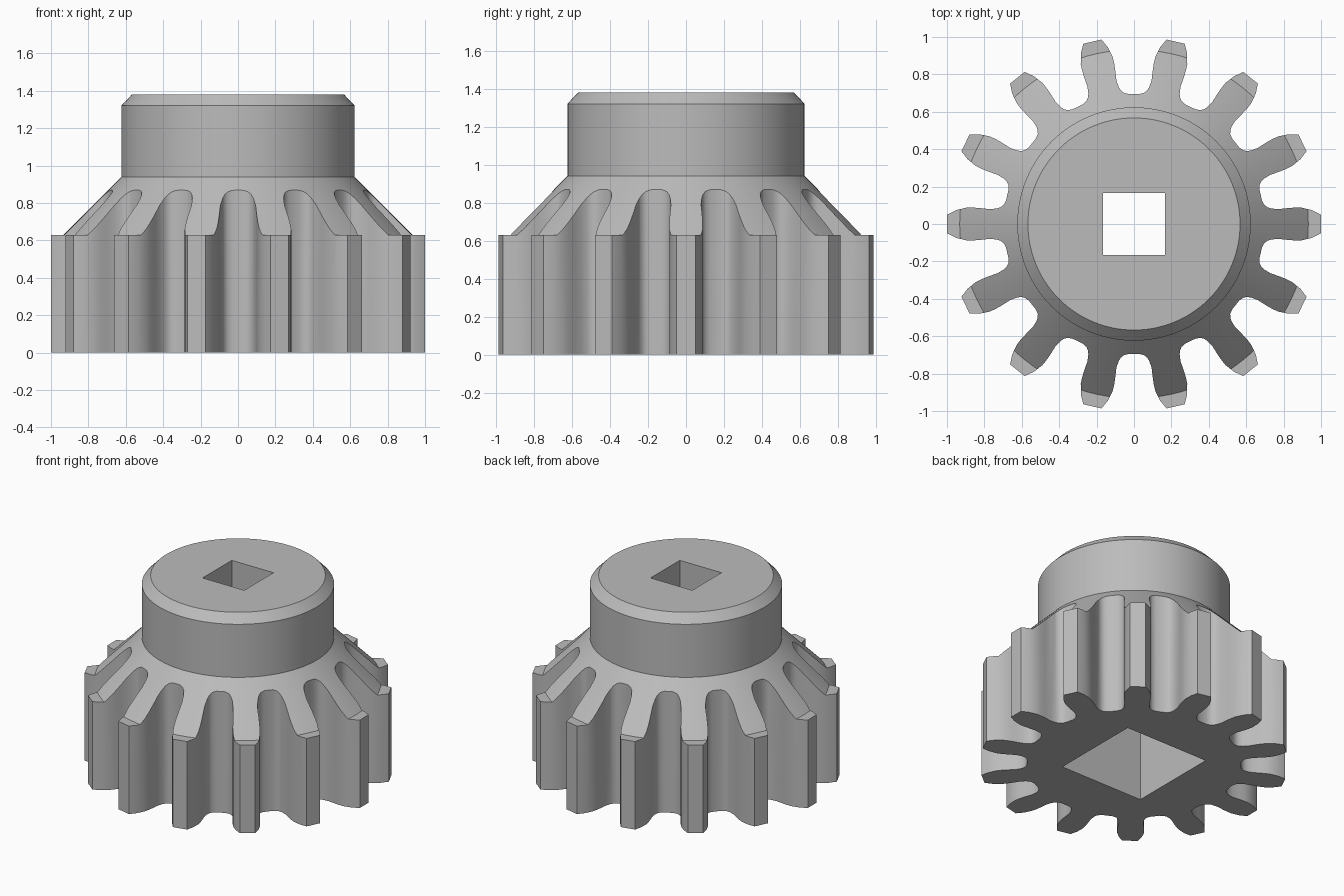
import bpy, bmesh, math
from mathutils import Matrix, Vector

old = bpy.data.objects.get("Cube")
if old:
    bpy.data.objects.remove(old, do_unlink=True)

TEETH = 14
SEGMENTS = 112

steel = bpy.data.materials.new("plain grey")
steel.use_nodes = True
grey = (0.5, 0.5, 0.5, 1)
steel.diffuse_color = grey
steel.node_tree.nodes["Principled BSDF"].inputs["Base Color"].default_value = grey


def make_object(name, bm):
    bmesh.ops.recalc_face_normals(bm, faces=bm.faces)
    mesh = bpy.data.meshes.new(name)
    bm.to_mesh(mesh)
    bm.free()
    mesh.materials.append(steel)
    obj = bpy.data.objects.new(name, mesh)
    bpy.context.collection.objects.link(obj)
    return obj


def prism(name, outline, z0, z1):
    bm = bmesh.new()
    face = bm.faces.new([bm.verts.new((x, y, z0)) for x, y in outline])
    up = bmesh.ops.extrude_face_region(bm, geom=[face])["geom"]
    verts = [v for v in up if isinstance(v, bmesh.types.BMVert)]
    bmesh.ops.translate(bm, verts=verts, vec=(0, 0, z1 - z0))
    return make_object(name, bm)


def lathe(name, profile):
    """Solid of revolution, closed by a flat cap at each end."""
    bm = bmesh.new()
    rings = []
    for r, z in profile:
        turn = [math.tau * i / SEGMENTS for i in range(SEGMENTS)]
        rings.append([bm.verts.new((r * math.cos(a), r * math.sin(a), z)) for a in turn])
    for low, high in zip(rings, rings[1:]):
        for i in range(SEGMENTS):
            j = (i + 1) % SEGMENTS
            bm.faces.new((low[i], low[j], high[j], high[i]))
    bm.faces.new(rings[0])
    bm.faces.new(rings[-1])
    return make_object(name, bm)


def square(side):
    h = side / 2
    return [(h, h), (-h, h), (-h, -h), (h, -h)]


def cut(target, tool, operation):
    mod = target.modifiers.new(operation.lower(), "BOOLEAN")
    mod.operation = operation
    mod.solver = "EXACT"
    mod.object = tool
    bpy.context.view_layer.objects.active = target
    bpy.ops.object.modifier_apply(modifier=mod.name)
    bpy.data.objects.remove(tool, do_unlink=True)


# Turned blank: tooth band, cone, hub and chamfer
gear = lathe("pinion_gear", [(1.1, 0), (1.1, 0.63), (0.932, 0.63), (0.624, 0.94),
                             (0.624, 1.32), (0.567, 1.38)])

# Tooth outline: half of one gap, mirrored and repeated around the axis
half_gap = [(0.03, 0.695), (0.055, 0.702), (0.071, 0.715), (0.082, 0.733),
            (0.094, 0.768), (0.1, 0.82), (0.106, 0.86), (0.114, 0.893),
            (0.14, 0.945), (0.174, 0.986)]
gap = half_gap[::-1] + [(-x, y) for x, y in half_gap]
outline = []
for k in range(TEETH):
    spin = Matrix.Rotation(math.tau * k / TEETH, 2)
    outline += [spin @ Vector(p) for p in gap]
cut(gear, prism("tooth_cutter", outline, -0.1, 1.6), "INTERSECT")

# Square shaft hole with a wider square socket underneath
cut(gear, prism("socket_cutter", square(0.66), -0.1, 0.7), "DIFFERENCE")
cut(gear, prism("shaft_cutter", square(0.33), 0.5, 1.6), "DIFFERENCE")

bpy.ops.object.select_all(action="DESELECT")
gear.select_set(True)
bpy.context.view_layer.objects.active = gear
bpy.ops.object.shade_smooth_by_angle(angle=math.radians(30))
